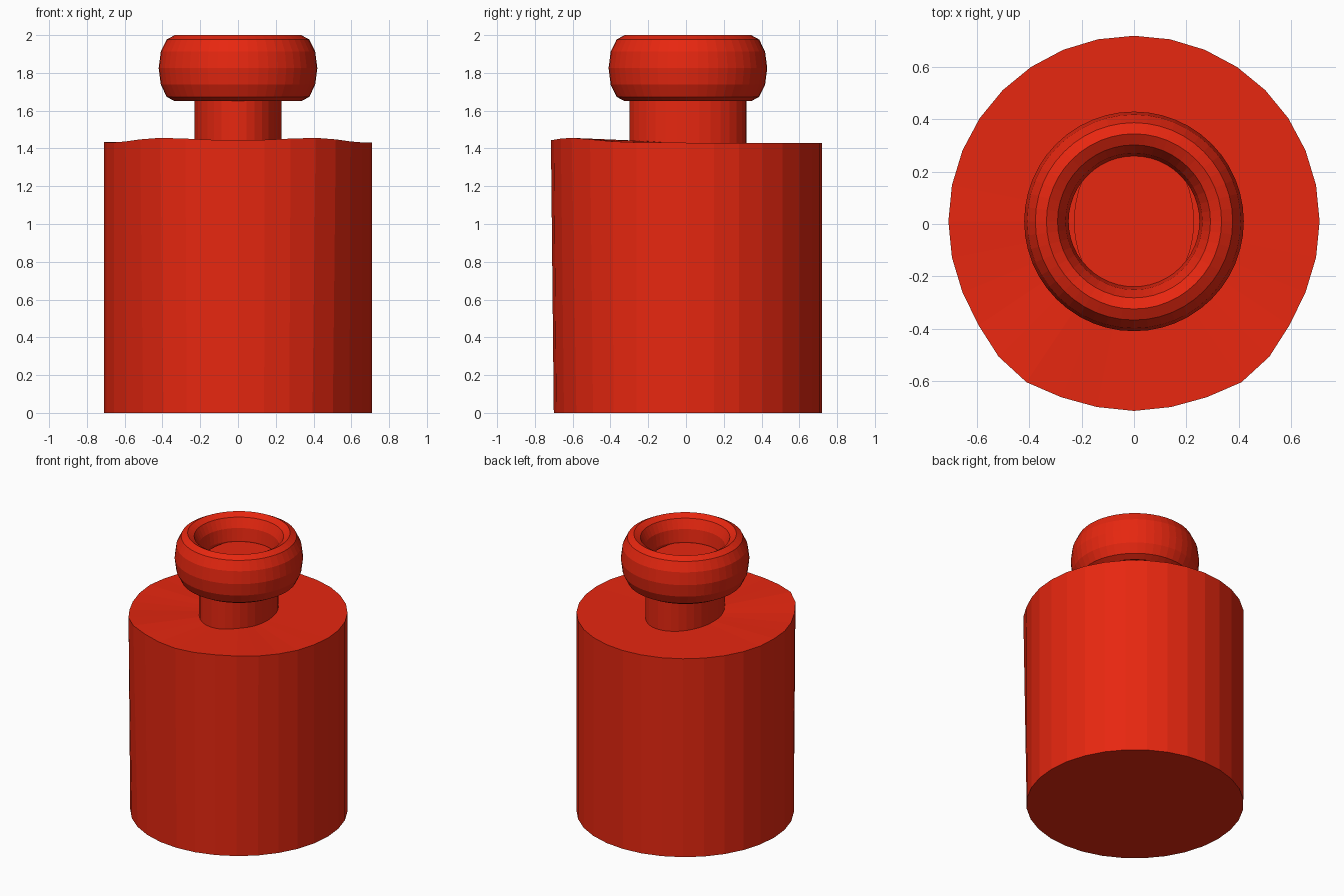
import bpy, bmesh, math

if "Cube" in bpy.data.objects:
    bpy.data.objects.remove(bpy.data.objects["Cube"])

red = bpy.data.materials.new("glossy red")
red.diffuse_color = (0.8, 0.02, 0.005, 1)
red.use_nodes = True
red.node_tree.nodes["Principled BSDF"].inputs["Base Color"].default_value = red.diffuse_color
CY = 0.01  # shared axis offset in y


def finish(name, bm):
    bmesh.ops.recalc_face_normals(bm, faces=bm.faces)
    mesh = bpy.data.meshes.new(name)
    bm.to_mesh(mesh)
    bm.free()
    mesh.materials.append(red)
    obj = bpy.data.objects.new(name, mesh)
    bpy.context.collection.objects.link(obj)
    return obj


def bridge(bm, a, b):
    for i in range(len(a)):
        j = (i + 1) % len(a)
        bm.faces.new((a[i], a[j], b[j], b[i]))


# Body: 32-sided drum, top rim slightly raised and flared towards the front
N, R, H = 32, 0.71, 1.43
lift = [0.004, 0.002, 0.002, 0.007, 0.018, 0.026, 0.022, 0.016, 0.014]
flare = [0, 0, 0, 0.005, 0.022, 0.030, 0.018, 0.014, 0.015]
bm = bmesh.new()
low, high = [], []
for i in range(N):
    a = 2 * math.pi * i / N
    c, s = math.cos(a), math.sin(a)
    k = abs(24 - i)                 # steps away from the front
    front = k <= 8
    r = R + (flare[8 - k] if front else 0)
    z = H + (lift[8 - k] if front else 0)
    low.append(bm.verts.new((R * c, CY + R * s, 0)))
    high.append(bm.verts.new((r * c, CY + r * s, z)))
bridge(bm, low, high)
bm.faces.new(low[::-1])
centre = bm.verts.new((0, CY, H))
for i in range(N):
    bm.faces.new((high[i], high[(i + 1) % N], centre))
finish("body", bm)

# Neck: oval plug whose top closes the ring's hole
bm = bmesh.new()
bmesh.ops.create_cone(bm, cap_ends=True, segments=32, radius1=1, radius2=1, depth=1)
for v in bm.verts:
    v.co = (v.co.x * 0.23, CY + v.co.y * 0.31, 1.82 if v.co.z > 0 else 1.40)
finish("neck", bm)

# Lip: tall ring with a 12-sided oval section
bm = bmesh.new()
M, S = 48, 12
rings = []
for j in range(S):
    t = 2 * math.pi * j / S
    r, z = 0.335 + 0.085 * math.cos(t), 1.825 + 0.175 * math.sin(t)
    rings.append([bm.verts.new((r * math.cos(2 * math.pi * i / M),
                                CY + r * math.sin(2 * math.pi * i / M), z))
                  for i in range(M)])
for j in range(S):
    bridge(bm, rings[j], rings[(j + 1) % S])
finish("lip_ring", bm)
